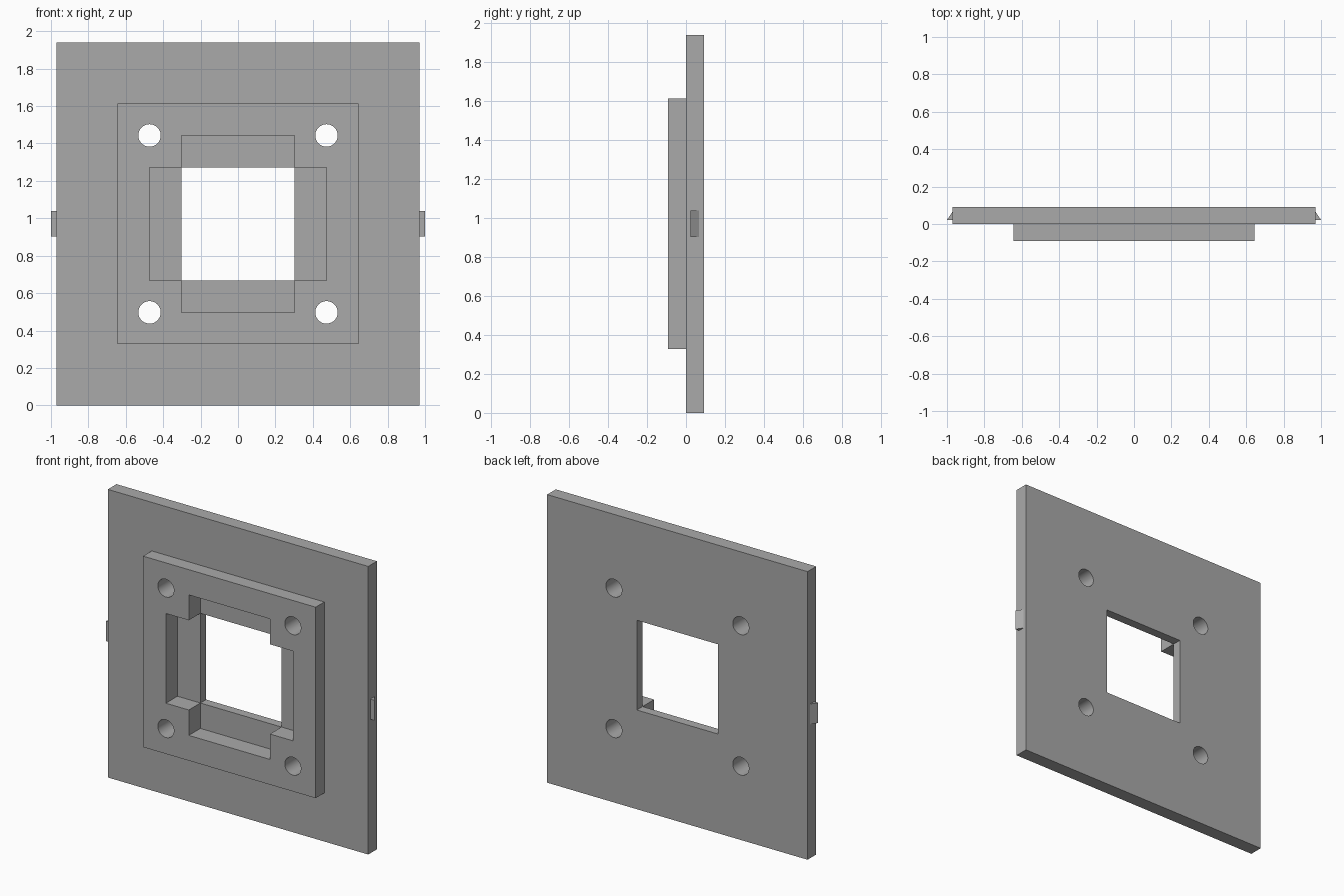
import bpy
import bmesh
import math
from mathutils import Matrix

if "Cube" in bpy.data.objects:
    bpy.data.objects.remove(bpy.data.objects["Cube"], do_unlink=True)

MID = 0.97                      # half width of the plate and height of its centre
FRONT, BACK, FLOOR = -0.092, 0.092, 0.031
HOLE = 0.473                    # hole offset, also the long reach of the recess
OPEN = 0.302                    # half width of the window

grey = bpy.data.materials.new("plain grey")
grey.use_nodes = True
colour = (0.4, 0.4, 0.4, 1)
grey.diffuse_color = colour
grey.node_tree.nodes["Principled BSDF"].inputs["Base Color"].default_value = colour


def finish(name, bm):
    bmesh.ops.recalc_face_normals(bm, faces=bm.faces)
    mesh = bpy.data.meshes.new(name)
    bm.to_mesh(mesh)
    bm.free()
    mesh.materials.append(grey)
    obj = bpy.data.objects.new(name, mesh)
    bpy.context.collection.objects.link(obj)
    return obj


def box(name, half_x, half_z, y0, y1):
    bm = bmesh.new()
    place = Matrix.Translation((0, (y0 + y1) / 2, MID))
    size = Matrix.Diagonal((2 * half_x, y1 - y0, 2 * half_z, 1))
    bmesh.ops.create_cube(bm, size=1, matrix=place @ size)
    return finish(name, bm)


def combine(target, tool, operation):
    tool.hide_render = True
    mod = target.modifiers.new(operation.title(), 'BOOLEAN')
    mod.operation = operation
    mod.solver = 'EXACT'
    mod.object = tool
    bpy.context.view_layer.objects.active = target
    bpy.ops.object.modifier_apply(modifier=mod.name)
    bpy.data.objects.remove(tool, do_unlink=True)


# Square plate with the raised frame on its front
plate = box("mounting_plate", MID, MID, 0, BACK)
combine(plate, box("raised_frame", 0.643, 0.643, FRONT, 0.02), 'UNION')

# Cross-shaped recess, then the square window through its floor
combine(plate, box("wide_recess", HOLE, OPEN, FRONT - 0.1, FLOOR), 'DIFFERENCE')
combine(plate, box("tall_recess", OPEN, HOLE, FRONT - 0.1, FLOOR), 'DIFFERENCE')
combine(plate, box("window", OPEN, OPEN, -0.3, 0.3), 'DIFFERENCE')

# Four screw holes
for sx in (-1, 1):
    for sz in (-1, 1):
        bm = bmesh.new()
        bmesh.ops.create_cone(
            bm, cap_ends=True, segments=48, radius1=0.06, radius2=0.06, depth=1,
            matrix=Matrix.Translation((sx * HOLE, 0, MID + sz * HOLE))
            @ Matrix.Rotation(math.pi / 2, 4, 'X'))
        combine(plate, finish("screw_hole", bm), 'DIFFERENCE')

bpy.ops.object.select_all(action='DESELECT')
plate.select_set(True)
bpy.context.view_layer.objects.active = plate
bpy.ops.object.shade_smooth_by_angle(angle=math.radians(30))

# Wedge-shaped snap tabs on both sides
for side, sx in (("left", 1), ("right", -1)):
    bm = bmesh.new()
    profile = [(MID, 0.022), (1, 0.022), (MID, 0.066)]
    face = bm.faces.new([bm.verts.new((sx * x, y, MID - 0.068)) for x, y in profile])
    top = bmesh.ops.extrude_face_region(bm, geom=[face])["geom"]
    bmesh.ops.translate(bm, vec=(0, 0, 0.136),
                        verts=[v for v in top if isinstance(v, bmesh.types.BMVert)])
    finish(side + "_snap_tab", bm)
